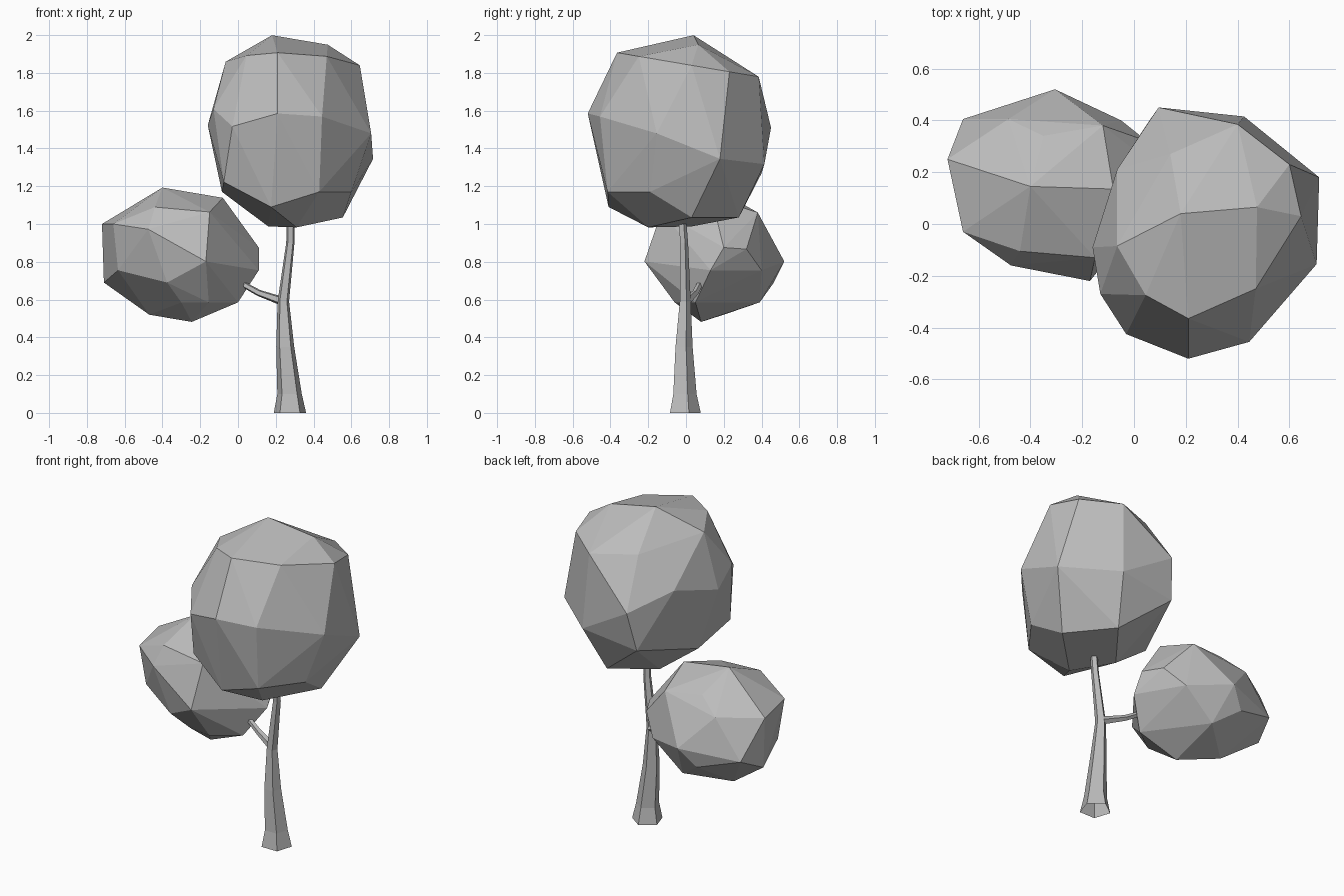
import bpy
import bmesh
import math
from mathutils import Vector

default_cube = bpy.data.objects.get("Cube")
if default_cube:
    bpy.data.objects.remove(default_cube, do_unlink=True)


def make_material(name, colour):
    material = bpy.data.materials.new(name)
    material.use_nodes = True
    material.diffuse_color = colour
    material.node_tree.nodes["Principled BSDF"].inputs["Base Color"].default_value = colour
    return material


plain_grey = make_material("plain grey", (0.5, 0.5, 0.5, 1))


def finish_object(name, mesh_builder):
    """Turn a bmesh into a flat shaded object with outward normals."""
    bmesh.ops.recalc_face_normals(mesh_builder, faces=mesh_builder.faces)
    mesh = bpy.data.meshes.new(name)
    mesh_builder.to_mesh(mesh)
    mesh_builder.free()
    mesh.materials.append(plain_grey)
    created = bpy.data.objects.new(name, mesh)
    bpy.context.collection.objects.link(created)
    return created


def make_crown(name, sections):
    """Wrap a faceted hull round tilted cross-sections: height, x slope, y slope, outline."""
    builder = bmesh.new()
    for height, slope_x, slope_y, outline in sections:
        for x, y in outline:
            builder.verts.new((x, y, height + slope_x * x + slope_y * y))
    hull = bmesh.ops.convex_hull(builder, input=builder.verts)
    unused = set(hull["geom_interior"] + hull["geom_unused"])
    loose = [item for item in unused if isinstance(item, bmesh.types.BMVert)]
    bmesh.ops.delete(builder, geom=loose, context="VERTS")
    bmesh.ops.dissolve_limit(builder, angle_limit=math.radians(3),
                             verts=builder.verts, edges=builder.edges)
    return finish_object(name, builder)


def make_limb(name, sides, direction, stations):
    """Loft a tapering limb, open at its foot, through stations of centre and radius."""
    builder = bmesh.new()
    across = Vector(direction).cross(Vector((0, 1, 0))).normalized()
    backward = across.cross(Vector(direction)).normalized()
    rings = []
    for centre, radius in stations:
        ring = []
        for index in range(sides):
            angle = math.tau * index / sides
            offset = across * math.sin(angle) + backward * math.cos(angle)
            ring.append(builder.verts.new(Vector(centre) + offset * radius))
        rings.append(ring)
    for lower, upper in zip(rings, rings[1:]):
        for index in range(sides):
            following = (index + 1) % sides
            builder.faces.new((lower[index], lower[following],
                               upper[following], upper[index]))
    builder.faces.new(rings[-1])
    return finish_object(name, builder)


# Five-sided trunk with a flared foot and a slight bend
make_limb("trunk", 5, (0, 0, 1), [
    ((0.275, -0.012, 0), 0.09),
    ((0.273, -0.012, 0.1), 0.068),
    ((0.25, -0.015, 0.35), 0.05),
    ((0.24, -0.007, 0.59), 0.032),
    ((0.277, -0.012, 0.9), 0.023),
    ((0.28, -0.022, 1.04), 0.022),
])

# Thin side branch
make_limb("side_branch", 5, (-0.22, 0.07, 0.1), [
    ((0.24, 0.005, 0.59), 0.025),
    ((0.11, 0.05, 0.635), 0.018),
    ((0.02, 0.075, 0.685), 0.016),
])

# Tall crown over the trunk
make_crown("upper_crown", [
    (2.03, -0.17, 0, [(0.18, 0.04), (0.475, 0.065)]),
    (1.845, 0, -0.17, [(0.645, 0.03), (0.6, 0.23), (0.47, -0.25), (0.21, -0.365),
                       (0.045, -0.275), (-0.065, -0.085), (0.14, 0.27), (0.4, 0.385)]),
    (1.6, -0.07, 0, [(0.21, -0.52), (0.445, -0.455), (0.585, -0.22),
                     (-0.13, -0.27), (-0.065, 0.21)]),
    (1.515, -0.05, 0, [(0.705, -0.155), (-0.03, -0.425), (-0.16, -0.09), (0.095, 0.45)]),
    (1.245, 0.13, 0.04, [(0.715, 0.18), (0.425, 0.415), (-0.075, -0.33), (0.06, 0.4)]),
    (1.17, 0, 0, [(0.43, -0.415), (0.6, -0.19), (-0.085, 0)]),
    (1.09, 0, 0, [(0.175, -0.41)]),
    (0.965, 0.12, 0.1, [(0.31, -0.2), (0.16, 0.03), (0.555, 0.03), (0.35, 0.28)]),
])

# Wide crown beside the branch
make_crown("lower_crown", [
    (1.125, -0.17, 0, [(-0.4, 0.145), (-0.08, 0.135)]),
    (1.05, -0.09, 0, [(-0.44, -0.105), (-0.15, -0.13), (-0.35, 0.34), (-0.12, 0.38)]),
    (1.0, 0, 0, [(-0.66, -0.03), (-0.72, 0.25), (-0.485, 0.405)]),
    (0.68, -0.58, -0.105, [(-0.475, -0.16), (-0.17, -0.22), (-0.305, 0.52)]),
    (0.86, 0.14, 0, [(0.11, 0.2), (0.05, 0.32), (-0.66, 0.405)]),
    (0.755, 0, 0, [(-0.635, 0), (0.11, 0.13), (-0.05, 0.4)]),
    (0.69, 0, 0, [(-0.71, 0.25), (-0.375, -0.13), (-0.4, 0.465)]),
    (0.585, 0, 0, [(-0.3, -0.04), (-0.155, -0.06), (0, 0.05), (-0.25, 0.39)]),
    (0.44, -0.17, 0, [(-0.47, 0.2), (-0.245, 0.08)]),
])
